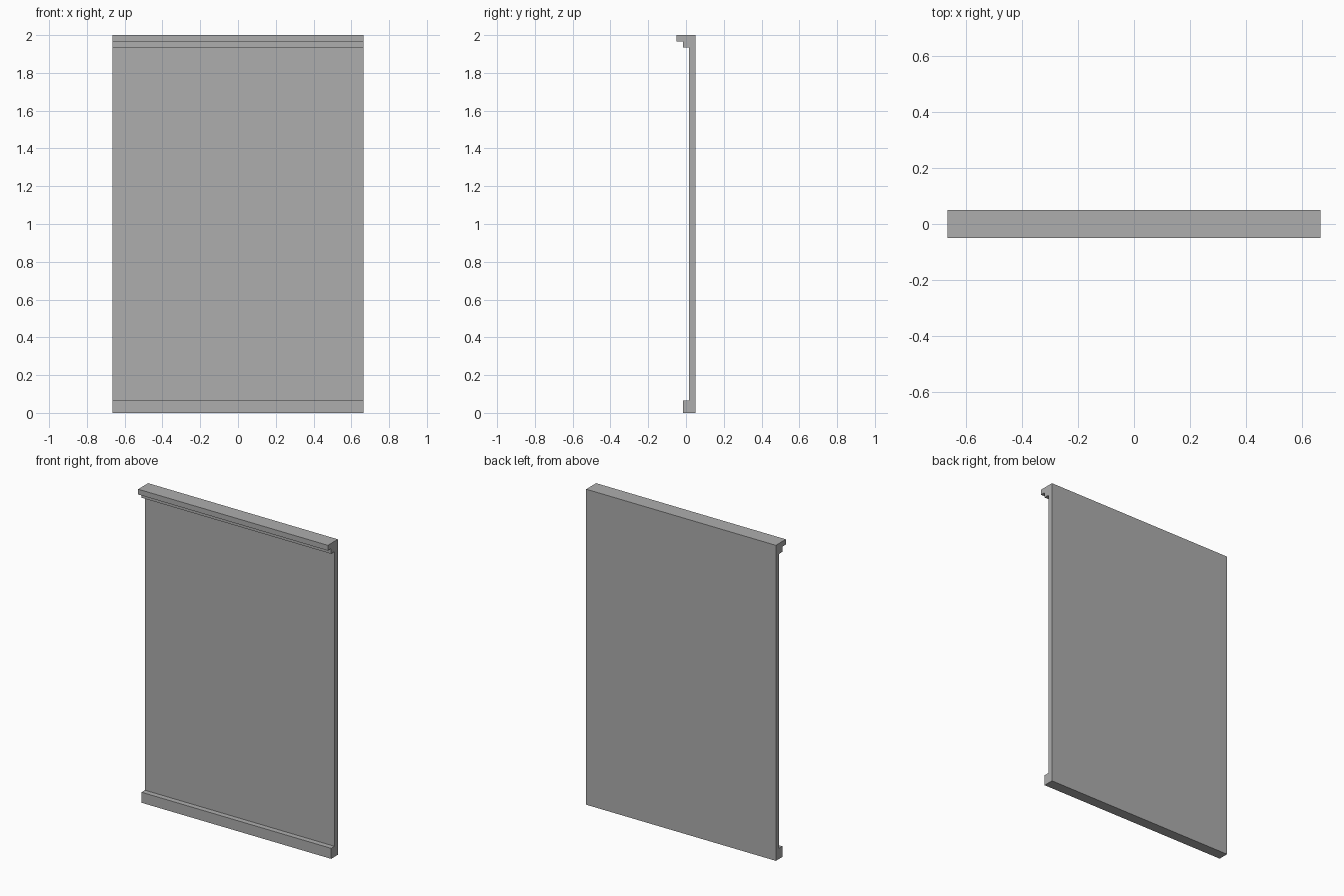
import bpy
import bmesh

# Remove the default cube
cube = bpy.data.objects.get("Cube")
if cube:
    bpy.data.objects.remove(cube, do_unlink=True)

# Plain grey material
GREY = (0.42, 0.42, 0.42, 1.0)
mat = bpy.data.materials.new("plain_grey")
mat.use_nodes = True
mat.diffuse_color = GREY
mat.node_tree.nodes["Principled BSDF"].inputs["Base Color"].default_value = GREY

HALF_WIDTH = 0.665
BACK, FACE, TRIM, CROWN = 0.05, 0.017, -0.017, -0.05   # depths along y
HEIGHT, STEP = 2.0, 0.0333                             # trim steps along z

# Side profile (y, z): skirting, flat wall, two-step cornice
profile = [
    (BACK, 0), (TRIM, 0), (TRIM, 2 * STEP), (FACE, 2 * STEP),
    (FACE, HEIGHT - 2 * STEP), (TRIM, HEIGHT - 2 * STEP),
    (TRIM, HEIGHT - STEP), (CROWN, HEIGHT - STEP),
    (CROWN, HEIGHT), (BACK, HEIGHT),
]

# Extrude the profile across the full width
bm = bmesh.new()
end = bm.faces.new([bm.verts.new((-HALF_WIDTH, y, z)) for y, z in profile])
extruded = bmesh.ops.extrude_face_region(bm, geom=[end], use_keep_orig=True)["geom"]
moved = [v for v in extruded if isinstance(v, bmesh.types.BMVert)]
bmesh.ops.translate(bm, verts=moved, vec=(2 * HALF_WIDTH, 0, 0))
bmesh.ops.recalc_face_normals(bm, faces=bm.faces)

mesh = bpy.data.meshes.new("wall_panel")
bm.to_mesh(mesh)
bm.free()
mesh.materials.append(mat)
wall = bpy.data.objects.new("wall_panel", mesh)
bpy.context.collection.objects.link(wall)
